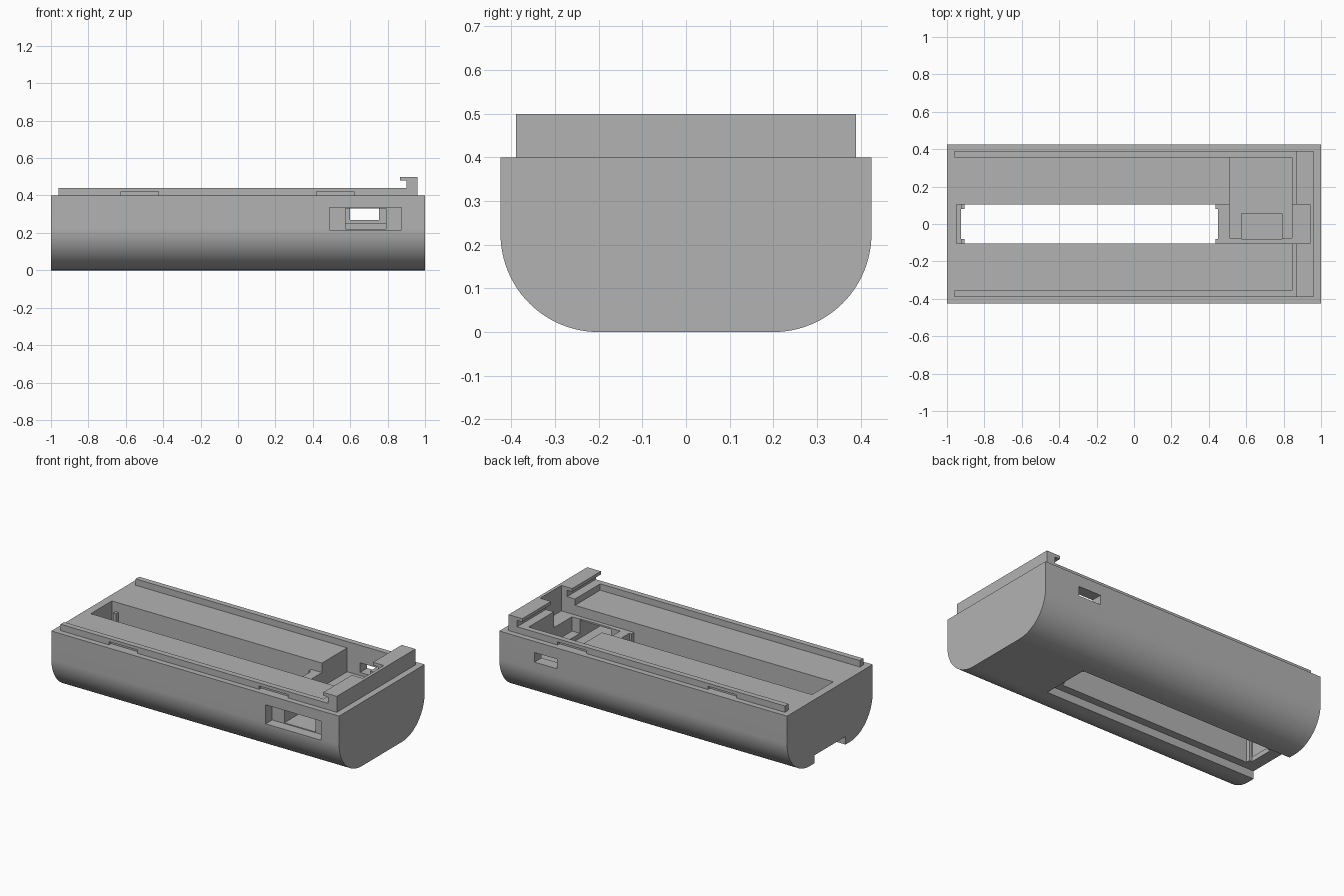
import bpy, math

cube = bpy.data.objects.get("Cube")
if cube:
    bpy.data.objects.remove(cube, do_unlink=True)

grey = bpy.data.materials.new("plain_grey")
grey.use_nodes = True
colour = (0.45, 0.45, 0.45, 1)
grey.diffuse_color = colour
grey.node_tree.nodes["Principled BSDF"].inputs["Base Color"].default_value = colour


def prism(name, outline, x0, x1):
    """Extrude a (y, z) outline along x."""
    n = len(outline)
    verts = [(x, y, z) for x in (x0, x1) for y, z in outline]
    faces = [tuple(reversed(range(n))), tuple(range(n, 2 * n))]
    faces += [(i, (i + 1) % n, n + (i + 1) % n, n + i) for i in range(n)]
    mesh = bpy.data.meshes.new(name)
    mesh.from_pydata(verts, [], faces)
    mesh.materials.append(grey)
    obj = bpy.data.objects.new(name, mesh)
    bpy.context.collection.objects.link(obj)
    return obj


# Lower shell: straight sides rounding into a flat underside
R, HALF = 0.225, 0.425
arc = [math.radians(90 * i / 24) for i in range(25)]
right_side = [(HALF - R + R * math.sin(a), R - R * math.cos(a)) for a in arc]
right_side.append((HALF, 0.4))
outline = right_side + [(-y, z) for y, z in reversed(right_side)]
case = prism("case", outline, -1, 1)


def combine(operation, x, y, z):
    """Join a box to the case or cut it away."""
    box = prism("box", [(y[0], z[0]), (y[1], z[0]), (y[1], z[1]), (y[0], z[1])], *x)
    box.hide_render = True
    mod = case.modifiers.new("box", "BOOLEAN")
    mod.operation, mod.solver, mod.object = operation, "EXACT", box
    bpy.context.view_layer.objects.active = case
    bpy.ops.object.modifier_apply(modifier=mod.name)
    bpy.data.objects.remove(box, do_unlink=True)


def add(*spans):
    combine("UNION", *spans)


def cut(*spans):
    combine("DIFFERENCE", *spans)


# Raised end stop with its hooked top
add((0.845, 0.96), (-0.39, 0.39), (0.36, 0.44))
add((0.90, 0.96), (-0.39, 0.39), (0.38, 0.50))
add((0.865, 0.96), (-0.39, 0.39), (0.48, 0.50))

# Side rails with latch notches
for s in (-1, 1):
    add((-0.96, 0.90), sorted((s * 0.355, s * 0.39)), (0.36, 0.44))
    for x in (-0.525, 0.52):
        cut((x - 0.1, x + 0.1), sorted((s * 0.37, s * 0.41)), (0.4, 0.42))

# Groove for a sliding cover underneath, open at one end
cut((-1.1, 0.5), (-0.155, 0.155), (-0.1, 0.05))

# Battery well with contact ribs at both ends
cut((-0.905, 0.435), (-0.105, 0.105), (-0.1, 0.6))
cut((-0.925, 0.45), (-0.08, 0.08), (-0.1, 0.6))
cut((-0.95, -0.925), (-0.105, 0.105), (0.08, 0.6))
cut((-0.95, -0.90), (-0.105, 0.105), (0.34, 0.6))

# Shallow channel running on to the end stop
cut((0.43, 0.94), (-0.105, 0.105), (0.34, 0.6))

# Electronics pocket and connector trough
cut((0.51, 0.845), (-0.075, 0.355), (0.25, 0.6))
cut((0.575, 0.79), (-0.08, 0.055), (0.22, 0.45))

# Front port: wide shallow recess, then a narrow passage
cut((0.49, 0.875), (-0.6, -0.36), (0.215, 0.335))
cut((0.575, 0.79), (-0.4, -0.07), (0.22, 0.33))

# Back window
cut((0.6, 0.755), (0.33, 0.6), (0.27, 0.33))

for obj in bpy.context.selected_objects:
    obj.select_set(False)
case.select_set(True)
bpy.context.view_layer.objects.active = case
bpy.ops.object.shade_smooth_by_angle(angle=math.radians(30))
